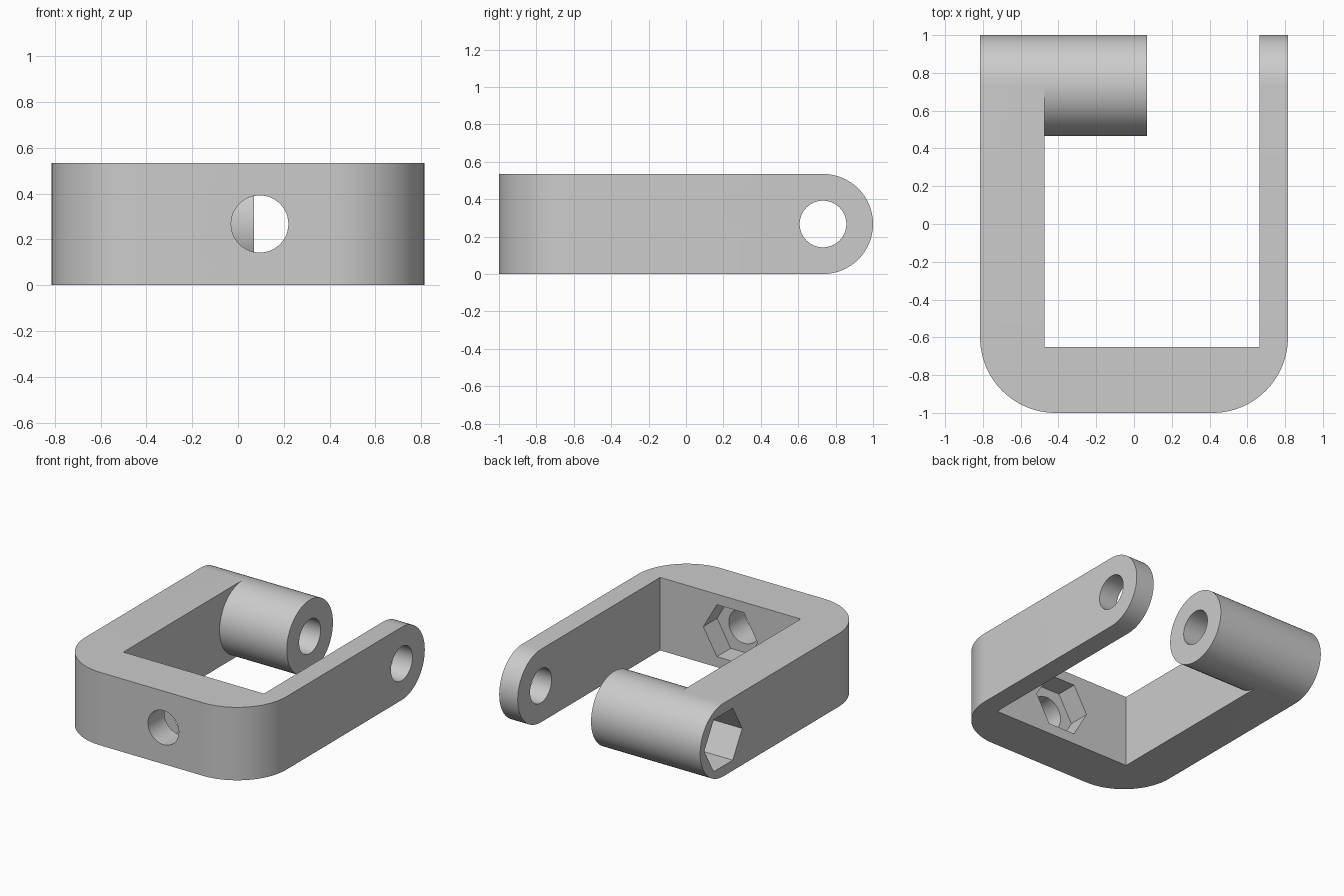
import bpy, bmesh, math
from mathutils import Vector

cube = bpy.data.objects.get("Cube")
if cube:
    bpy.data.objects.remove(cube, do_unlink=True)

# Main sizes
HALF_W, HEIGHT = 0.815, 0.535
R = HEIGHT / 2
PIVOT_Y, PIVOT_Z = 1 - R, R
INNER_L, INNER_R, INNER_FRONT = -0.475, 0.665, -0.65
CORNER, HOLE_R, HEX_R, HOLE_X = 0.4, 0.125, 0.22, 0.095

grey = bpy.data.materials.new("grey plastic")
grey.use_nodes = True
colour = (0.6, 0.6, 0.6, 1)
grey.diffuse_color = colour
grey.node_tree.nodes["Principled BSDF"].inputs["Base Color"].default_value = colour


def arc(cx, cy, r, start, end, steps):
    """Points along an arc, angles in degrees."""
    angles = [math.radians(start + (end - start) * i / steps) for i in range(steps + 1)]
    return [(cx + r * math.cos(a), cy + r * math.sin(a)) for a in angles]


def ring(cx, cy, r, sides):
    return arc(cx, cy, r, -90, 270, sides)[:-1]


def prism(name, points, axis, lo, hi):
    """Extrude a closed 2D outline along x (y,z outline), y (x,z) or z (x,y)."""
    place = {"x": lambda a, b, t: (t, a, b),
             "y": lambda a, b, t: (a, t, b),
             "z": lambda a, b, t: (a, b, t)}[axis]
    bm = bmesh.new()
    face = bm.faces.new([bm.verts.new(place(a, b, lo)) for a, b in points])
    out = bmesh.ops.extrude_face_region(bm, geom=[face])
    verts = [v for v in out["geom"] if isinstance(v, bmesh.types.BMVert)]
    bmesh.ops.translate(bm, verts=verts, vec=Vector(place(0, 0, hi - lo)))
    bmesh.ops.recalc_face_normals(bm, faces=bm.faces)
    mesh = bpy.data.meshes.new(name)
    bm.to_mesh(mesh)
    bm.free()
    mesh.materials.append(grey)
    obj = bpy.data.objects.new(name, mesh)
    bpy.context.collection.objects.link(obj)
    return obj


def combine(target, tool, operation):
    """Apply a boolean and discard the tool."""
    mod = target.modifiers.new(operation.lower(), "BOOLEAN")
    mod.operation, mod.solver, mod.object = operation, "EXACT", tool
    bpy.context.view_layer.objects.active = target
    bpy.ops.object.modifier_apply(modifier=mod.name)
    bpy.data.objects.remove(tool, do_unlink=True)


# U-shaped frame with rounded front corners
cx, cy = HALF_W - CORNER, CORNER - 1
plan = (arc(-cx, cy, CORNER, 180, 270, 24) + arc(cx, cy, CORNER, 270, 360, 24)
        + [(HALF_W, 1.1), (INNER_R, 1.1), (INNER_R, INNER_FRONT),
           (INNER_L, INNER_FRONT), (INNER_L, 1.1), (-HALF_W, 1.1)])
frame = prism("clamp_frame", plan, "z", -0.1, HEIGHT + 0.1)

# Round the arm ends
side = arc(PIVOT_Y, PIVOT_Z, R, -90, 90, 32) + [(-1.2, HEIGHT), (-1.2, 0)]
combine(frame, prism("side_outline", side, "x", -1, 1), "INTERSECT")

# Pivot boss on the thick arm
boss = prism("pivot_boss", ring(PIVOT_Y, PIVOT_Z, R, 64), "x", INNER_L, 0.07)
combine(frame, boss, "UNION")

# Pivot hole with a hexagonal pocket on the outside
pivot, bolt = (PIVOT_Y, PIVOT_Z), (HOLE_X, PIVOT_Z)


def hexagon(cx, cy):
    return arc(cx, cy, HEX_R, 0, 300, 5)


combine(frame, prism("pivot_hole", ring(*pivot, HOLE_R, 48), "x", -0.7, 1), "DIFFERENCE")
combine(frame, prism("pivot_pocket", hexagon(*pivot), "x", -1, INNER_L - 0.02), "DIFFERENCE")

# Front bolt hole with a nut pocket on the inside
combine(frame, prism("bolt_hole", ring(*bolt, HOLE_R, 48), "y", -1.2, -0.5), "DIFFERENCE")
combine(frame, prism("nut_pocket", hexagon(*bolt), "y", INNER_FRONT - 0.16, -0.5), "DIFFERENCE")

# Smooth curved walls, crisp edges
bpy.ops.object.select_all(action="DESELECT")
frame.select_set(True)
bpy.context.view_layer.objects.active = frame
bpy.ops.object.shade_smooth_by_angle(angle=math.radians(30))
